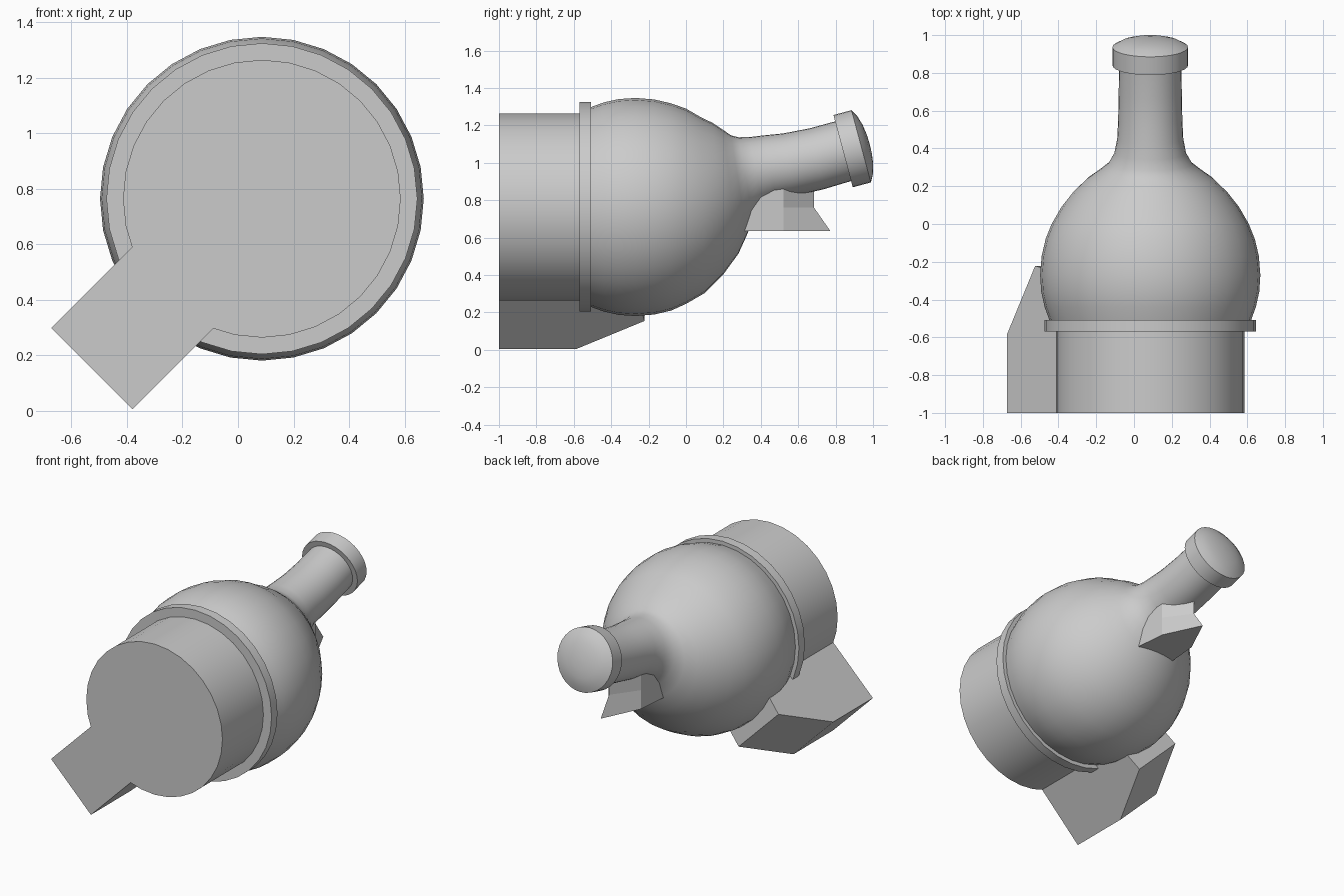
import bpy, bmesh
from math import sin, cos, pi, radians, sqrt
from mathutils import Vector

if "Cube" in bpy.data.objects:
    bpy.data.objects.remove(bpy.data.objects["Cube"])

CX, CZ = 0.086, 0.764   # main axis position
N = 32


def make_object(name, bm, smooth=None):
    bmesh.ops.recalc_face_normals(bm, faces=bm.faces)
    me = bpy.data.meshes.new(name)
    bm.to_mesh(me)
    bm.free()
    ob = bpy.data.objects.new(name, me)
    bpy.context.collection.objects.link(ob)
    if smooth:
        bpy.ops.object.select_all(action='DESELECT')
        ob.select_set(True)
        bpy.context.view_layer.objects.active = ob
        bpy.ops.object.shade_smooth_by_angle(angle=radians(smooth))
    return ob


def loft(name, sections):
    """Skin circles given as (y, z, radius, tilt in degrees)."""
    bm = bmesh.new()
    rings = []
    for y, z, r, tilt in sections:
        up = Vector((0, -sin(radians(tilt)), cos(radians(tilt))))
        c = Vector((CX, y, z))
        rings.append([bm.verts.new(c + r * (Vector((cos(a), 0, 0)) + up * sin(a)))
                      for a in (2 * pi * i / N for i in range(N))])
    for a, b in zip(rings, rings[1:]):
        for i in range(N):
            j = (i + 1) % N
            bm.faces.new((a[i], a[j], b[j], b[i]))
    bm.faces.new(rings[0])
    bm.faces.new(rings[-1])
    return make_object(name, bm, 35)


def prism(name, side_a, side_b):
    """Solid between two matching outlines."""
    bm = bmesh.new()
    a = [bm.verts.new(p) for p in side_a]
    b = [bm.verts.new(p) for p in side_b]
    bm.faces.new(a)
    bm.faces.new(b)
    for i in range(len(a)):
        j = (i + 1) % len(a)
        bm.faces.new((a[i], a[j], b[j], b[i]))
    return make_object(name, bm)


# Front drum and rim
loft("drum", [(-1, CZ, 0.5, 0), (-0.55, CZ, 0.5, 0)])
loft("rim", [(-0.57, CZ, 0.56, 0), (-0.508, CZ, 0.56, 0)])

# Round body flowing into the bent neck
loft("body_and_neck", [
    (-0.52, CZ, 0.530, 0), (-0.44, CZ, 0.559, 0), (-0.36, CZ, 0.577, 0),
    (-0.27, CZ, 0.583, 0), (-0.17, CZ, 0.575, 0), (-0.08, CZ, 0.554, 0),
    (0.0, 0.768, 0.522, 0), (0.09, 0.775, 0.470, 1.5), (0.17, 0.808, 0.407, 4),
    (0.24, 0.845, 0.333, 7), (0.283, 0.880, 0.270, 9), (0.32, 0.918, 0.222, 10),
    (0.375, 0.951, 0.190, 10.5), (0.45, 0.975, 0.175, 10), (0.55, 0.990, 0.170, 10),
    (0.70, 1.022, 0.167, 13), (0.85, 1.065, 0.165, 15)])

# Collar with domed end at the neck tip, along the tilted neck direction
TILT = 15
t = radians(TILT)
loft("neck_collar", [(0.84 + d * cos(t), 1.0625 + d * sin(t), r, TILT)
                     for d, r in [(0, 0.2), (0.1, 0.2), (0.122, 0.16),
                                  (0.137, 0.11), (0.145, 0.055), (0.147, 0.01)]])

# Diagonal block with sloped back end, below left
profile = [(0.45, -1), (0.866, -1), (0.866, -0.585), (0.655, -0.222), (0.45, -0.26)]
h = sqrt(0.5)
prism("diagonal_block", *[[(CX + h * (-r + s), y, CZ + h * (-r - s)) for r, y in profile]
                          for s in (-0.207, 0.207)])

# Pointed bracket under the neck, flared at the bottom tip
bracket = bmesh.new()
layers = []
for z, tip in [(0.635, 0.772), (0.76, 0.685), (0.90, 0.685)]:
    plan = [(-0.145, 0.25), (0.145, 0.25), (0.12, 0.52), (0, tip), (-0.12, 0.52)]
    layers.append([bracket.verts.new((CX + x, y, z)) for x, y in plan])
for lo, hi in zip(layers, layers[1:]):
    for i in range(5):
        j = (i + 1) % 5
        bracket.faces.new((lo[i], lo[j], hi[j], hi[i]))
bracket.faces.new(layers[0])
bracket.faces.new(layers[-1])
make_object("neck_bracket", bracket)
